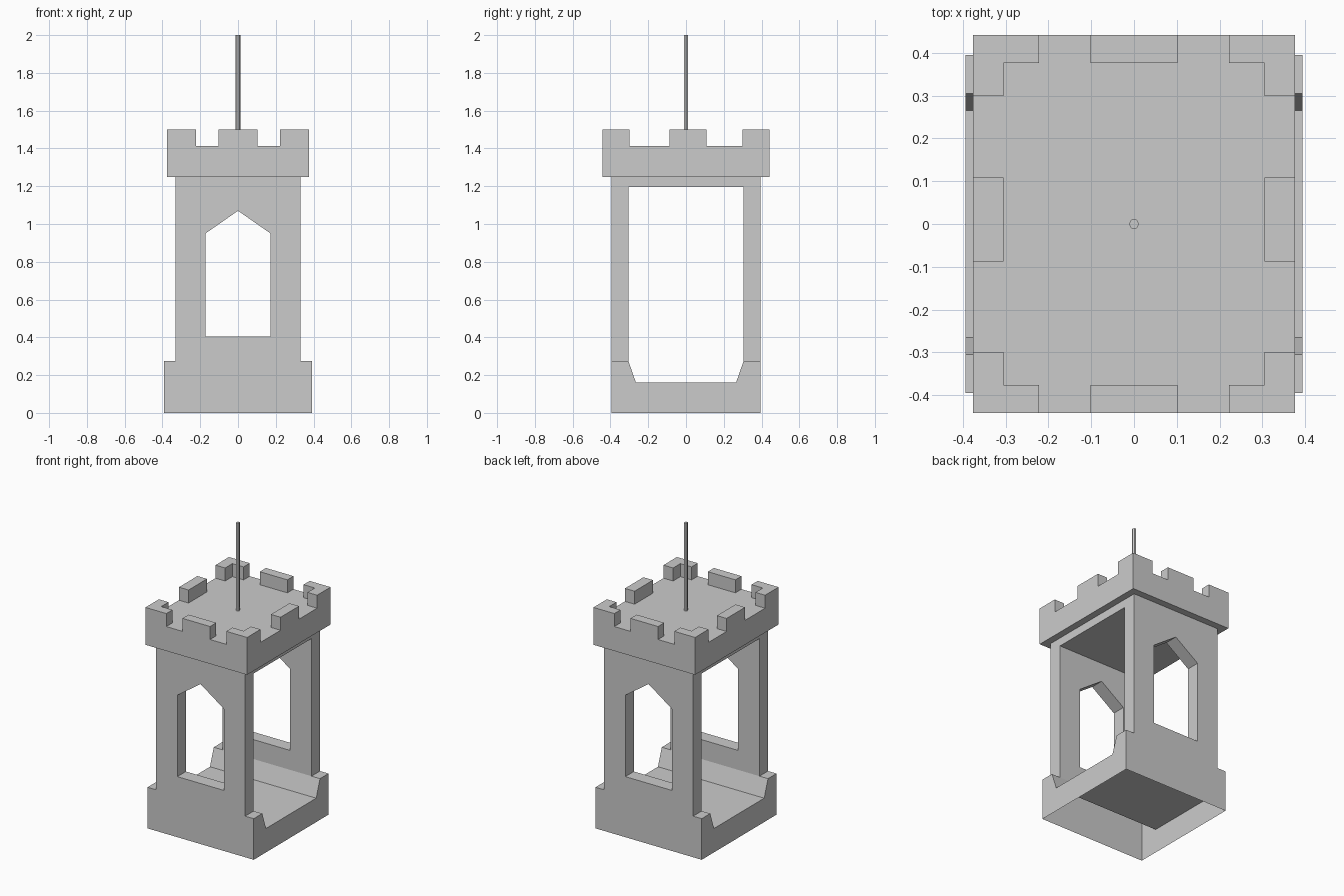
import bpy, bmesh, math

if "Cube" in bpy.data.objects:
    bpy.data.objects.remove(bpy.data.objects["Cube"])

AX = {'x': 0, 'y': 1, 'z': 2}


def prism(name, pts, axis, a, b, mirror=(), open_at=()):
    """Extrude a 2D profile along an axis; open_at lists (axis, value) planes left without faces."""
    k = AX[axis]
    bm = bmesh.new()

    def ring(d):
        out = []
        for p in pts:
            co = list(p)
            co.insert(k, d)
            out.append(bm.verts.new(co))
        return out

    lo, hi = ring(a), ring(b)
    n = len(pts)
    bm.faces.new(lo)
    bm.faces.new(hi)
    for i in range(n):
        j = (i + 1) % n
        bm.faces.new((lo[i], lo[j], hi[j], hi[i]))
    bmesh.ops.recalc_face_normals(bm, faces=bm.faces[:])
    drop = [f for f in bm.faces
            if any(all(abs(v.co[AX[ax]] - val) < 1e-5 for v in f.verts) for ax, val in open_at)]
    bmesh.ops.delete(bm, geom=drop, context='FACES_ONLY')
    me = bpy.data.meshes.new(name)
    bm.to_mesh(me)
    bm.free()
    ob = bpy.data.objects.new(name, me)
    bpy.context.collection.objects.link(ob)
    if mirror:
        m = ob.modifiers.new("mirror", 'MIRROR')
        m.use_axis = [c in mirror for c in 'xyz']
        m.merge_threshold = 0.0005
    return ob


def rect(x0, x1, y0, y1):
    return [(x0, y0), (x1, y0), (x1, y1), (x0, y1)]


# Base shell: notched floor profile, hollow and open underneath
half = [(0.265, 0.16), (0.305, 0.275), (0.395, 0.275), (0.395, 0)]
prism("base_floor", half[::-1] + [(0.265, 0.16), (-0.265, 0.16)][1:]
      + [(-y, z) for y, z in half[1:]], 'x', -0.393, 0.393, open_at=[('z', 0)])

# Front and back walls with pointed windows (half profile, mirrored)
prism("window_walls",
      [(0, 0.275), (0.33, 0.275), (0.33, 1.25), (0, 1.25),
       (0, 1.07), (0.172, 0.95), (0.172, 0.405), (0, 0.405)],
      'y', -0.395, -0.305, 'xy', [('x', 0), ('z', 0.275), ('z', 1.25)])

# Ceiling between the walls
prism("ceiling", rect(-0.33, 0.33, -0.305, 0.305), 'z', 1.195, 1.25,
      open_at=[('z', 1.25), ('y', -0.305), ('y', 0.305)])

# Overhanging roof block
prism("roof_block", rect(-0.376, 0.376, -0.441, 0.441), 'z', 1.25, 1.413)

# Battlements: L-shaped corners, then middle blocks on each side
TOP = dict(axis='z', a=1.413, b=1.5, open_at=[('z', 1.413)])
prism("corner_battlements",
      [(0.222, 0.441), (0.222, 0.376), (0.305, 0.376),
       (0.305, 0.299), (0.376, 0.299), (0.376, 0.441)], mirror='xy', **TOP)
prism("end_battlements", rect(-0.102, 0.102, 0.376, 0.441), mirror='y', **TOP)
prism("side_battlements", rect(0.305, 0.376, -0.087, 0.108), mirror='x', **TOP)

# Six-sided flag pole
prism("flag_pole", [(0.012 * math.cos(i * math.pi / 3), 0.012 * math.sin(i * math.pi / 3))
                    for i in range(6)], 'z', 1.413, 2.0, open_at=[('z', 1.413)])
